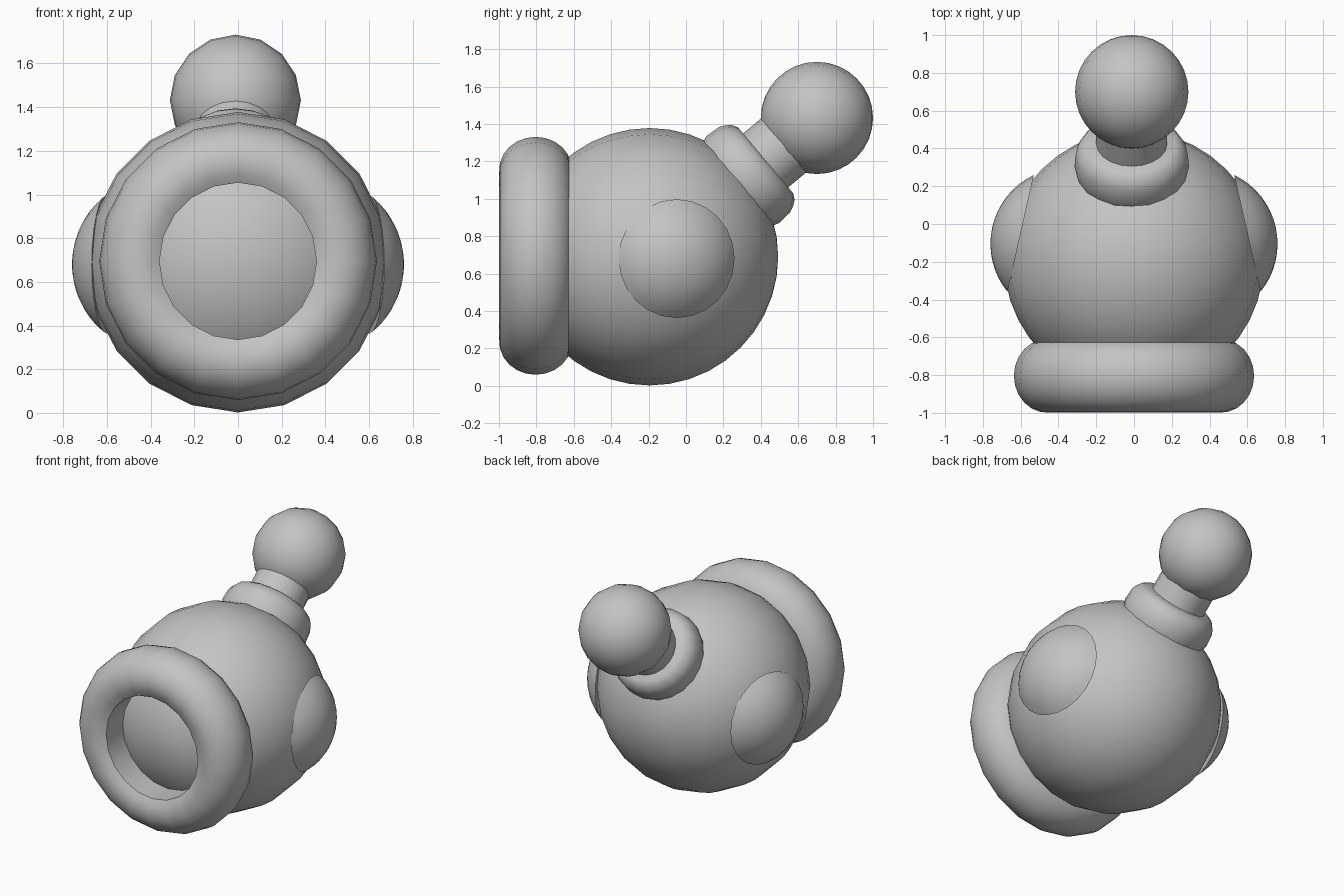
import bpy, bmesh, math
from mathutils import Vector, Matrix

if "Cube" in bpy.data.objects:
    bpy.data.objects.remove(bpy.data.objects["Cube"], do_unlink=True)

grey = bpy.data.materials.new("plain grey")
grey.use_nodes = True
GREY = (0.55, 0.55, 0.55, 1.0)
grey.diffuse_color = GREY
grey.node_tree.nodes["Principled BSDF"].inputs["Base Color"].default_value = GREY


def lathe(name, profile, origin, axis, segments=20, closed=False):
    """Spin (radius, distance) points around an axis through origin."""
    bm = bmesh.new()
    rows = []
    for r, s in profile:
        if r < 1e-5:
            rows.append([bm.verts.new((0, 0, s))] * segments)
        else:
            rows.append([bm.verts.new((r * math.cos(math.tau * i / segments),
                                       r * math.sin(math.tau * i / segments), s))
                         for i in range(segments)])
    pairs = list(zip(rows, rows[1:]))
    if closed:
        pairs.append((rows[-1], rows[0]))
    for a, b in pairs:
        for i in range(segments):
            j = (i + 1) % segments
            corners = list(dict.fromkeys((a[i], a[j], b[j], b[i])))
            if len(corners) > 2:
                bm.faces.new(corners)
    bmesh.ops.recalc_face_normals(bm, faces=bm.faces)
    rot = Vector(axis).to_track_quat('Z', 'Y').to_matrix().to_4x4()
    bm.transform(Matrix.Translation(origin) @ rot)
    mesh = bpy.data.meshes.new(name)
    bm.to_mesh(mesh)
    bm.free()
    mesh.materials.append(grey)
    ob = bpy.data.objects.new(name, mesh)
    bpy.context.collection.objects.link(ob)
    bpy.ops.object.select_all(action='DESELECT')
    ob.select_set(True)
    bpy.context.view_layer.objects.active = ob
    bpy.ops.object.shade_smooth_by_angle(angle=math.radians(35))
    return ob


def arc(radius, start, end, steps, offset=0.0):
    """Circular profile; angles in degrees measured from the axis."""
    pts = []
    for i in range(steps + 1):
        t = math.radians(start + (end - start) * i / steps)
        r = radius * math.sin(t)
        pts.append((0.0 if abs(r) < 1e-5 else r, offset + radius * math.cos(t)))
    return pts


# Round body, with its poles at front and back
BODY = Vector((0, -0.195, 0.69))
lathe("body", arc(0.688, 0, 180, 20), BODY, (0, -1, 0))

# Thick front ring: rounded outside, straight wall inside the hole
ring = []
for i in range(17):
    t = math.radians(-124.8 + 249.6 * i / 16)
    ring.append((0.46 + 0.176 * math.cos(t), 0.195 * math.sin(t)))
lathe("front_ring", ring, (0, -0.804, 0.695), (0, -1, 0), closed=True)

# Shallow domes on both sides, turned slightly to the back
for side, label in ((1, "left"), (-1, "right")):
    rho, depth = 0.404, 0.25
    edge = math.degrees(math.acos(depth / rho))
    dome = arc(rho, 0, edge, 8, -depth) + [(0, 0)]
    lathe(label + "_side_dome", dome, (side * 0.6, -0.05, 0.68),
          (side * 0.976, 0.22, 0), 24)

# Neck: flange, stem and ball on one tilted axis
neck_dir = Vector((0, 0.767, 0.641))
neck_base = BODY + Vector((-0.012, 0.005, 0))
flange = [(0, 0.6), (0.29, 0.6), (0.303, 0.645), (0.297, 0.725), (0.284, 0.755),
          (0.262, 0.785), (0.23, 0.803), (0, 0.803)]
lathe("neck_flange", flange, neck_base, neck_dir)
lathe("neck_stem", [(0, 0.7), (0.188, 0.7), (0.188, 1.0), (0, 1.0)],
      neck_base, neck_dir)
lathe("neck_ball", arc(0.3, 0, 180, 16), (-0.012, 0.7, 1.432), (0, 1, 0), 16)
